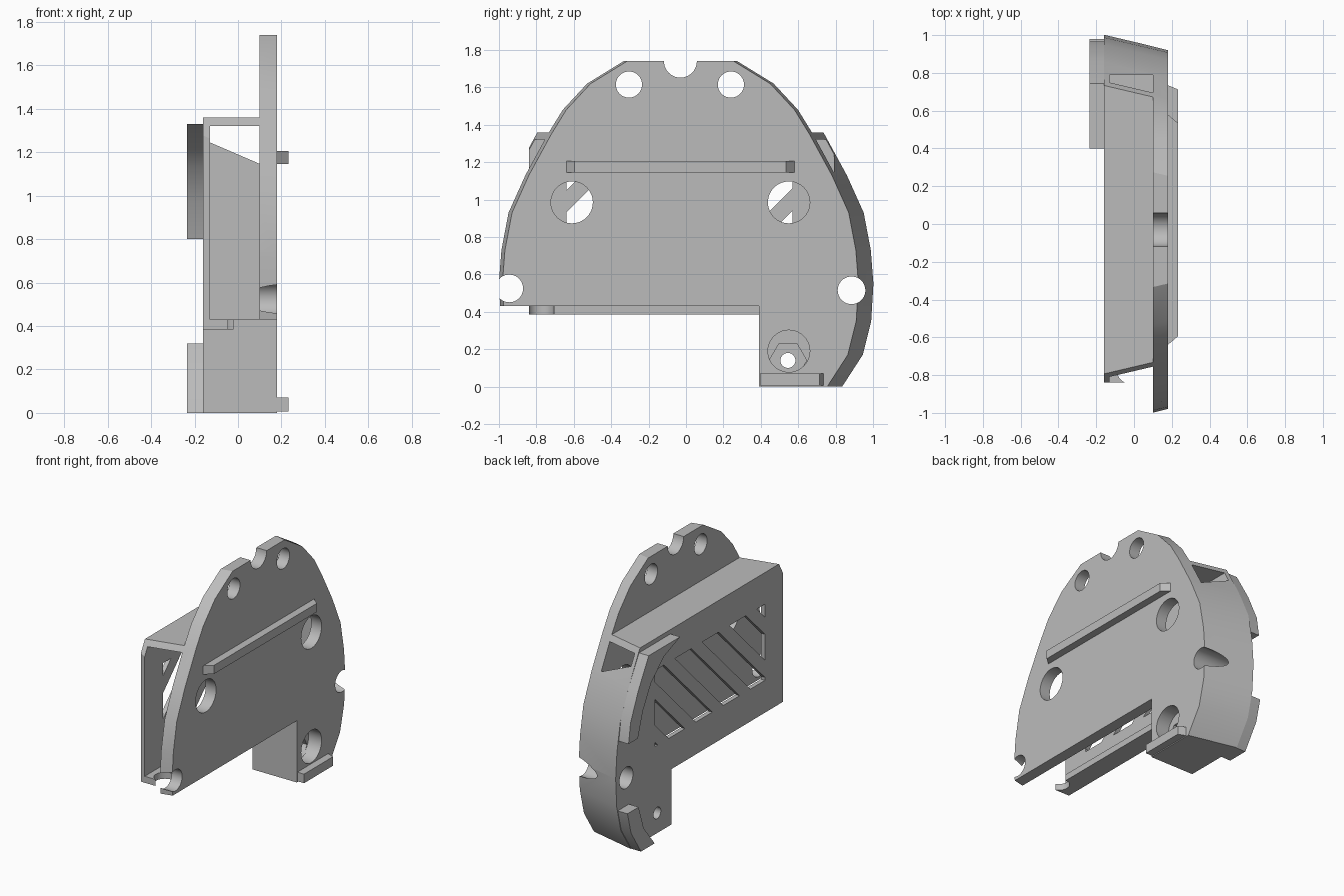
import bpy
import bmesh
import math

cube = bpy.data.objects.get("Cube")
if cube:
    bpy.data.objects.remove(cube, do_unlink=True)

grey = bpy.data.materials.new("plain_grey")
grey.use_nodes = True
grey.diffuse_color = (0.5, 0.5, 0.5, 1)
grey.node_tree.nodes["Principled BSDF"].inputs["Base Color"].default_value = (0.5, 0.5, 0.5, 1)


def loft(name, low, high, axis_points):
    """Solid between two matching (y, z) loops at two x positions."""
    bm = bmesh.new()
    loops = [[bm.verts.new((x, y, z)) for y, z in pts]
             for x, pts in zip(axis_points, (low, high))]
    for loop in loops:
        bm.faces.new(loop)
    n = len(low)
    for i in range(n):
        j = (i + 1) % n
        bm.faces.new((loops[0][i], loops[0][j], loops[1][j], loops[1][i]))
    bmesh.ops.recalc_face_normals(bm, faces=bm.faces)
    mesh = bpy.data.meshes.new(name)
    bm.to_mesh(mesh)
    bm.free()
    mesh.materials.append(grey)
    obj = bpy.data.objects.new(name, mesh)
    bpy.context.collection.objects.link(obj)
    return obj


def prism(name, pts, x0, x1):
    return loft(name, pts, pts, (x0, x1))


def box(name, x0, x1, y0, y1, z0, z1):
    return prism(name, [(y0, z0), (y1, z0), (y1, z1), (y0, z1)], x0, x1)


def disc(y, z, r, sides=40):
    return [(y + r * math.cos(math.tau * i / sides), z + r * math.sin(math.tau * i / sides))
            for i in range(sides)]


def boolean(obj, tool, operation="DIFFERENCE"):
    mod = obj.modifiers.new("boolean", "BOOLEAN")
    mod.operation = operation
    mod.solver = "EXACT"
    mod.object = tool
    bpy.context.view_layer.objects.active = obj
    bpy.ops.object.modifier_apply(modifier=mod.name)
    bpy.data.objects.remove(tool, do_unlink=True)


# Domed outline, given as half widths and heights at the +x face
MID = -0.03
half = [(0.785, 0), (0.895, 0.17), (0.94, 0.35), (0.952, 0.55), (0.938, 0.73), (0.9, 0.93),
        (0.81, 1.13), (0.69, 1.35), (0.61, 1.48), (0.48, 1.62), (0.285, 1.74)]


def outline(grow):
    right = [(MID + h + grow, z) for h, z in half]
    left = [(MID - h - grow, z) for h, z in reversed(half)]
    return right + left


# Housing: tapered dome, trimmed behind the face plate
body = loft("housing", outline(0.08), outline(0), (-0.16, 0.18))
boolean(body, box("trim_top", -1, 0.1, -2, 2, 1.36, 2))
boolean(body, box("trim_front", -1, 0.1, -2, -0.84, -1, 2))
boolean(body, box("notch", -1, 1, -2, 0.39, -1, 0.385))
boolean(body, box("plate_notch", -0.02, 1, -2, 0.39, -1, 0.43))
boolean(body, box("cavity", -0.13, 0.1, -2, 0.79, 0.43, 1.32))

# Round bite at the end of the lower flange
bpy.ops.mesh.primitive_cylinder_add(vertices=32, radius=0.07, depth=0.2,
                                    location=(-0.02, -0.775, 0.4))
boolean(body, bpy.context.object)

# Through holes, wide plate holes and top notch
for y, z, r, x0 in [(-0.03, 1.74, 0.088, -1), (-0.305, 1.615, 0.07, -1), (0.24, 1.615, 0.07, -1),
                    (-0.945, 0.525, 0.074, -1), (0.885, 0.515, 0.074, -1),
                    (-0.61, 0.985, 0.112, 0.08), (0.55, 0.985, 0.112, 0.08),
                    (0.55, 0.19, 0.112, 0.08), (0.545, 0.14, 0.04, -1)]:
    boolean(body, prism("hole", disc(y, z, r), x0, 1))

# Hexagonal nut pocket
boolean(body, prism("nut_pocket", disc(0.545, 0.14, 0.1, 6), -0.06, 0.09))

# Diagonal vent slots, clipped to a rectangular field
z0, z1 = 0.61, 1.14
for k in range(7):
    s = -1.26 + 0.3 * k
    d = 0.1
    rise = z1 - z0 + d
    slot = prism("slot", [(s - d, z0 - d), (s + 0.18 - d, z0 - d),
                          (s + 0.18 + rise, z1 + d), (s + rise, z1 + d)], -0.3, -0.08)
    boolean(slot, box("field", -0.25, -0.1, -0.64, 0.57, z0, z1), "INTERSECT")
    boolean(body, slot)

# Curved raised ribs on the -x side
prism("upper_rib", [(0.967, 0.8), (0.945, 0.94), (0.86, 1.13), (0.745, 1.33), (0.4, 1.33),
                    (0.58, 1.26), (0.72, 1.13), (0.81, 0.97), (0.865, 0.8)], -0.235, -0.159)
prism("lower_rib", [(0.83, 0), (0.94, 0.17), (0.979, 0.32), (0.857, 0.32), (0.8, 0.15),
                    (0.68, 0)], -0.235, -0.159)


# Rail and foot lip on the +x face, with sloped ends
def rail(name, y0, y1, z0, z1, in0, in1):
    low = [(y0, z0), (y1, z0), (y1, z1), (y0, z1)]
    high = [(y0 + in0, z0), (y1 - in1, z0), (y1 - in1, z1), (y0 + in0, z1)]
    loft(name, low, high, (0.179, 0.232))


rail("long_rail", -0.64, 0.58, 1.145, 1.205, 0.045, 0.045)
rail("foot_lip", 0.395, 0.735, 0.007, 0.07, 0, 0.022)

# Smooth the curves, keep the edges sharp
for obj in bpy.context.collection.objects:
    if obj.type == "MESH" and obj.data.materials and obj.data.materials[0] == grey:
        bpy.ops.object.select_all(action="DESELECT")
        obj.select_set(True)
        bpy.context.view_layer.objects.active = obj
        bpy.ops.object.shade_smooth_by_angle(angle=math.radians(30))
